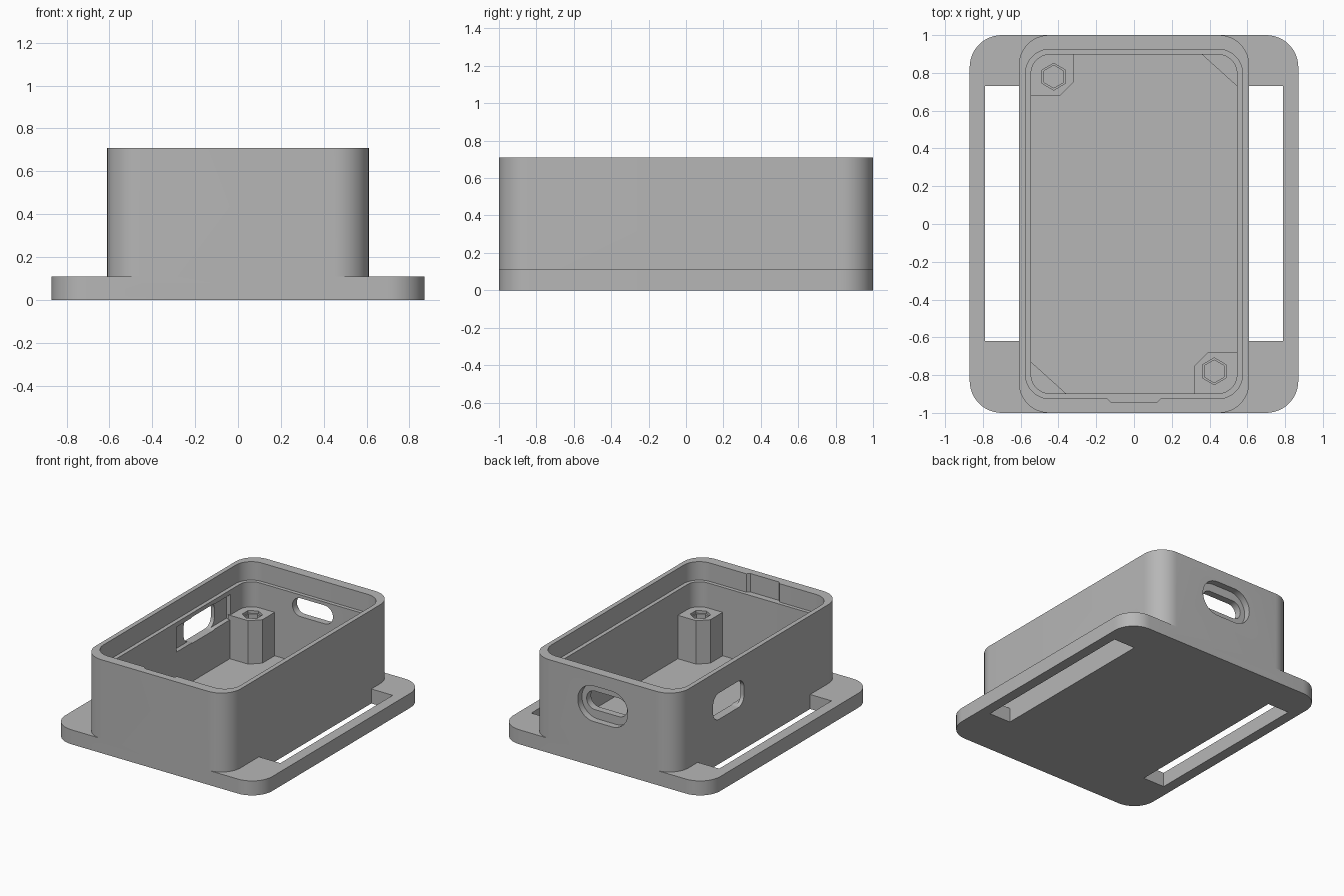
import bpy, bmesh, math
from mathutils import Matrix

if "Cube" in bpy.data.objects:
    bpy.data.objects.remove(bpy.data.objects["Cube"], do_unlink=True)

grey = bpy.data.materials.new("plain_grey")
grey.use_nodes = True
COLOUR = (0.47, 0.47, 0.47, 1)
grey.diffuse_color = COLOUR
grey.node_tree.nodes["Principled BSDF"].inputs["Base Color"].default_value = COLOUR


def rounded(hx, hy, r, cx=0, cy=0, steps=12):
    """Outline of a rectangle with rounded corners."""
    pts = []
    for i, (sx, sy) in enumerate([(1, 1), (-1, 1), (-1, -1), (1, -1)]):
        for k in range(steps + 1):
            a = math.pi / 2 * (i + k / steps)
            pts.append((cx + sx * (hx - r) + r * math.cos(a),
                        cy + sy * (hy - r) + r * math.sin(a)))
    return pts


def box(x0, x1, y0, y1):
    return [(x0, y0), (x1, y0), (x1, y1), (x0, y1)]


def prism(name, pts, low, high, matrix=Matrix()):
    """Extrude an outline from low to high along its local z."""
    bm = bmesh.new()
    face = bm.faces.new([bm.verts.new((x, y, low)) for x, y in pts])
    new = bmesh.ops.extrude_face_region(bm, geom=[face])["geom"]
    top = [g for g in new if isinstance(g, bmesh.types.BMVert)]
    bmesh.ops.translate(bm, verts=top, vec=(0, 0, high - low))
    bmesh.ops.remove_doubles(bm, verts=bm.verts, dist=1e-5)
    bmesh.ops.recalc_face_normals(bm, faces=bm.faces)
    bm.transform(matrix)
    mesh = bpy.data.meshes.new(name)
    bm.to_mesh(mesh)
    bm.free()
    mesh.materials.append(grey)
    obj = bpy.data.objects.new(name, mesh)
    bpy.context.collection.objects.link(obj)
    return obj


def combine(target, tool, operation="DIFFERENCE"):
    """Apply a boolean and discard the tool."""
    mod = target.modifiers.new("cut", "BOOLEAN")
    mod.operation, mod.solver, mod.object = operation, "EXACT", tool
    bpy.context.view_layer.objects.active = target
    bpy.ops.object.modifier_apply(modifier=mod.name)
    bpy.data.objects.remove(tool, do_unlink=True)


HEIGHT, PLATE, FLOOR, LEDGE, POST = 0.71, 0.11, 0.05, 0.57, 0.38

# Mounting plate with a strap slot on each side
body = prism("enclosure_body", rounded(0.87, 1, 0.17), 0, PLATE)
for s in (-1, 1):
    combine(body, prism("strap_slot", box(s * 0.61, s * 0.79, -0.62, 0.73), -0.1, 0.3))

# Box walls, main cavity and the stepped seat for a lid
combine(body, prism("walls", rounded(0.61, 1, 0.16), FLOOR / 2, HEIGHT), "UNION")
combine(body, prism("cavity", rounded(0.545, 0.897, 0.1), FLOOR, 1))
combine(body, prism("lid_seat", rounded(0.575, 0.925, 0.13), LEDGE, 1))

# Pry notch in the front wall
notch = [(-0.145, -0.9), (-0.145, -0.92), (-0.12, -0.945),
         (0.12, -0.945), (0.145, -0.92), (0.145, -0.9)]
combine(body, prism("pry_notch", notch, LEDGE, 1))

# Port opening in the back wall, with a wider outer recess
to_back = Matrix.Rotation(math.pi / 2, 4, "X")
combine(body, prism("port_recess", rounded(0.21, 0.135, 0.134, 0, 0.475), -1.1, -0.95, to_back))
combine(body, prism("port_hole", rounded(0.17, 0.07, 0.069, 0, 0.475), -1.1, -0.8, to_back))

# Switch opening in the right wall, with a wider inner pocket
to_side = Matrix(((0, 0, 1, 0), (1, 0, 0, 0), (0, 1, 0, 0), (0, 0, 0, 1)))
combine(body, prism("switch_hole", rounded(0.185, 0.1, 0.07, 0.36, 0.44), -0.7, -0.5, to_side))
combine(body, prism("switch_pocket", box(0.04, 0.69, 0.345, 0.535), -0.58, -0.5, to_side))

# Screw posts with hexagonal sockets, and corner supports
parts = [body]
post_outline = [(-0.56, 0.91), (-0.56, 0.68), (-0.39, 0.68), (-0.32, 0.75), (-0.32, 0.91)]
support_outline = [(0.36, 0.91), (0.36, 0.897), (0.545, 0.73), (0.56, 0.73), (0.56, 0.91)]


def hexagon(r):
    return [(-0.425 + r * math.sin(k * math.pi / 3), 0.78 + r * math.cos(k * math.pi / 3))
            for k in range(6)]


for end, angle in (("back", 0), ("front", math.pi)):
    turn = Matrix.Rotation(angle, 4, "Z")
    post = prism(end + "_screw_post", post_outline, FLOOR - 0.01, POST, turn)
    combine(post, prism("socket_rim", hexagon(0.071), POST - 0.02, 1, turn))
    combine(post, prism("socket", hexagon(0.06), POST - 0.22, 1, turn))
    support = prism(end + "_corner_support", support_outline, FLOOR - 0.01, POST, turn)
    parts += [post, support]

# Smooth the rounded corners, keep the edges crisp
bpy.ops.object.select_all(action="DESELECT")
for obj in parts:
    obj.select_set(True)
bpy.context.view_layer.objects.active = body
bpy.ops.object.shade_smooth_by_angle(angle=math.radians(30))
